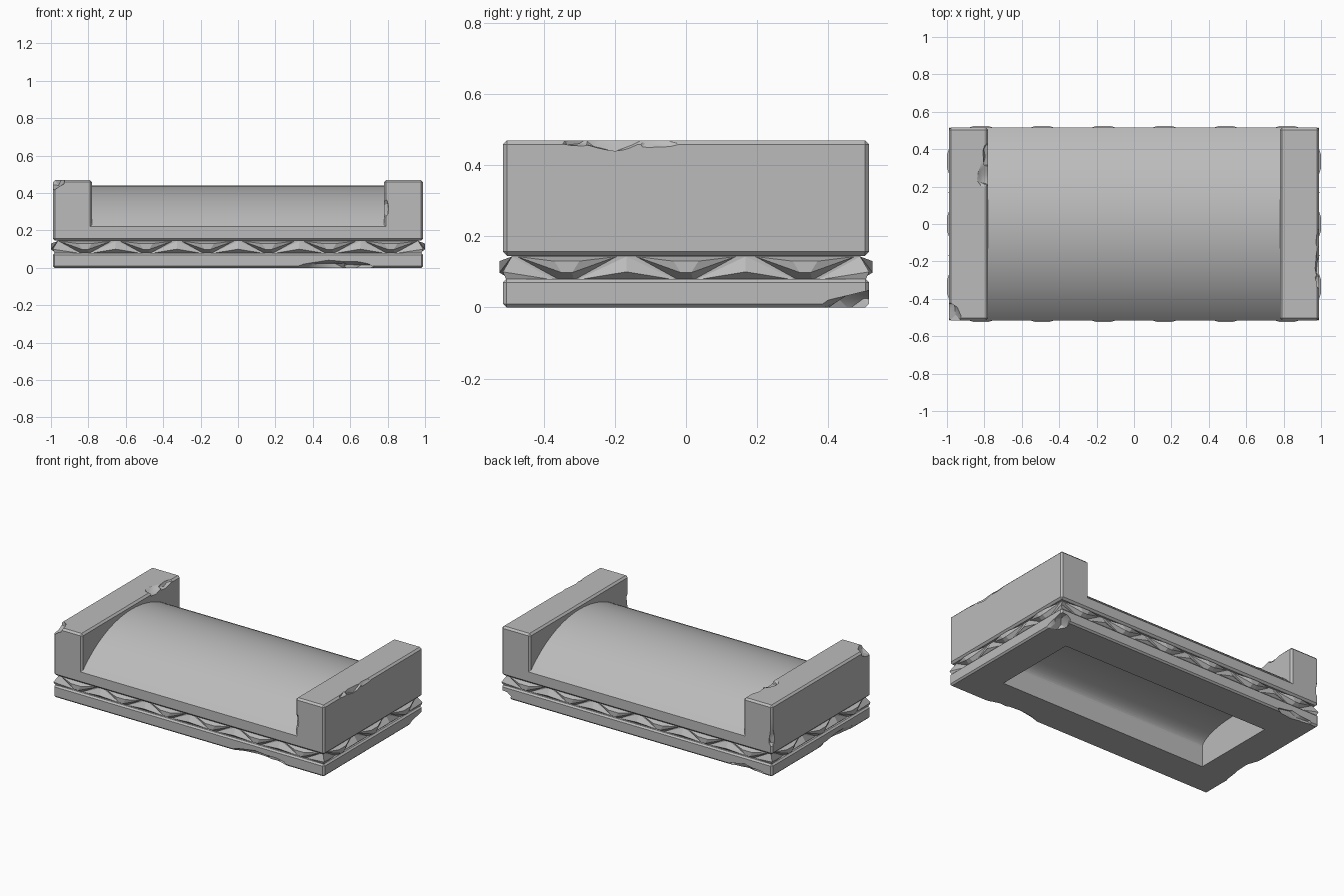
import bpy, bmesh, math, random
from mathutils import Vector

random.seed(4)
cube = bpy.data.objects.get("Cube")
if cube:
    bpy.data.objects.remove(cube, do_unlink=True)

stone = bpy.data.materials.new("grey stone")
stone.use_nodes = True
GREY = (0.5, 0.5, 0.5, 1)
stone.diffuse_color = GREY
stone.node_tree.nodes["Principled BSDF"].inputs["Base Color"].default_value = GREY

HX, HY = 0.99, 0.515      # half length and half depth of the stone
BEV = 0.012


def finish(bm, name):
    bmesh.ops.recalc_face_normals(bm, faces=bm.faces)
    mesh = bpy.data.meshes.new(name)
    bm.to_mesh(mesh)
    bm.free()
    mesh.materials.append(stone)
    ob = bpy.data.objects.new(name, mesh)
    bpy.context.collection.objects.link(ob)
    return ob


def box(name, lo, hi, bevel=0.0):
    bm = bmesh.new()
    bmesh.ops.create_cube(bm, size=1)
    lo, hi = Vector(lo), Vector(hi)
    for v in bm.verts:
        v.co = (lo + hi) / 2 + v.co * (hi - lo)
    if bevel:
        bmesh.ops.bevel(bm, geom=bm.edges[:], offset=bevel, segments=1, affect='EDGES')
    return finish(bm, name)


def extrude_x(name, profile, half):
    bm = bmesh.new()
    face = bm.faces.new([bm.verts.new((-half, y, z)) for y, z in profile])
    moved = bmesh.ops.extrude_face_region(bm, geom=[face])["geom"]
    verts = [g for g in moved if isinstance(g, bmesh.types.BMVert)]
    bmesh.ops.translate(bm, verts=verts, vec=(2 * half, 0, 0))
    return finish(bm, name)


def combine(ob, other, operation, keep=False):
    mod = ob.modifiers.new("cut", 'BOOLEAN')
    mod.operation, mod.object, mod.solver = operation, other, 'EXACT'
    bpy.context.view_layer.objects.active = ob
    bpy.ops.object.modifier_apply(modifier=mod.name)
    if not keep:
        bpy.data.objects.remove(other, do_unlink=True)


def chip(ob, centre, size):
    """Break a rough piece off an edge with a jagged lump."""
    bm = bmesh.new()
    bmesh.ops.create_icosphere(bm, subdivisions=2, radius=1)
    for v in bm.verts:
        k = random.uniform(0.75, 1.15)
        v.co = Vector([c + p * s * k for c, p, s in zip(centre, v.co, size)])
    combine(ob, finish(bm, "chip_cutter"), 'DIFFERENCE')


# Vaulted lid: circular segment over a shallow slab
SPRING, CROWN, BASE = 0.22, 0.44, 0.145
rise = CROWN - SPRING
R = (HY ** 2 + rise ** 2) / (2 * rise)
half_angle = math.asin(HY / R)
N = 32
arc = []
for i in range(N + 1):
    a = half_angle * (1 - 2 * i / N)
    arc.append((R * math.sin(a), CROWN - R + R * math.cos(a)))
lid = extrude_x("vaulted_lid", [(-HY, BASE + BEV), (-HY + BEV, BASE),
                                (HY - BEV, BASE), (HY, BASE + BEV)] + arc, 0.8)

# Raised end blocks
for side in (-1, 1):
    x0, x1 = sorted((0.78 * side, HX * side))
    combine(lid, box("end_block", (x0, -HY, BASE), (x1, HY, 0.47), BEV), 'UNION')

# Plinth and recessed core of the gem band
plinth = box("plinth", (-HX, -HY, 0), (HX, HY, 0.08), 0.01)
core = box("band_core", (-0.965, -0.49, 0.07), (0.965, 0.49, 0.155))

# Hollow underside with a low arched ceiling
hollow = [(-0.286, -0.1)]
for i in range(25):
    a = math.pi * (1 - i / 24)
    hollow.append((0.286 * math.cos(a), 0.13 + 0.09 * math.sin(a)))
cutter = extrude_x("hollow_cutter", hollow + [(0.286, -0.1)], 0.766)
cutter.hide_render = True
for part in (lid, plinth, core):
    combine(part, cutter, 'DIFFERENCE', keep=True)
bpy.data.objects.remove(cutter, do_unlink=True)

# Worn edges of the lid
for centre, size in [
    ((1, -0.2, 0.475), (0.035, 0.11, 0.04)),
    ((1, -0.08, 0.475), (0.03, 0.08, 0.03)),
    ((1, -0.3, 0.475), (0.03, 0.06, 0.03)),
    ((-0.775, 0.26, 0.475), (0.07, 0.08, 0.03)),
    ((-0.775, 0.36, 0.475), (0.04, 0.08, 0.03)),
    ((-0.98, -0.51, 0.47), (0.07, 0.09, 0.05)),
    ((0.775, -0.52, 0.31), (0.035, 0.03, 0.06)),
    ((-0.995, 0.52, 0.25), (0.03, 0.03, 0.06)),
]:
    chip(lid, centre, size)

# Worn edges of the plinth
for centre, size in [
    ((0.47, -0.53, -0.005), (0.16, 0.06, 0.055)),
    ((0.62, -0.53, -0.005), (0.13, 0.05, 0.04)),
    ((0.98, 0.5, -0.005), (0.07, 0.12, 0.055)),
    ((-1, -0.15, -0.005), (0.05, 0.2, 0.045)),
    ((-0.8, 0.53, -0.005), (0.14, 0.05, 0.04)),
]:
    chip(plinth, centre, size)

# Band of cut gems: pointed-down studs with pointed-up facets between
LOW, HIGH = 0.077, 0.143
band = bmesh.new()


def gem(points):
    verts = [band.verts.new(p) for p in points]
    bmesh.ops.convex_hull(band, input=verts)


def stud(place):
    gem([place(u, d, z) for s in (-1, 1) for u, d, z in
         [(0.14 * s, 0, HIGH), (0.02 * s, 0, LOW),
          (0.035 * s, 0.035, 0.13), (0.015 * s, 0.035, 0.098)]])


def facet(place):
    gem([place(-0.14, 0, LOW), place(0.14, 0, LOW), place(0, 0, HIGH),
         place(0, 0.026, 0.1), place(0, -0.01, 0.09)])


for side in (-1, 1):
    for count, step, along_x in ((6, 0.327, True), (3, 0.335, False)):
        for i in range(2 * count - 1):
            mid = (i - count + 1) * step / 2

            def place(u, d, z):
                if along_x:
                    return (mid + u, side * (0.49 + d), z)
                return (side * (0.965 + d), mid + u, z)
            (facet if i % 2 else stud)(place)
    # Corner facets wrap both faces
    for end in (-1, 1):
        gem([(side * x, end * y, z) for x, y, z in
             [(0.84, 0.49, LOW), (0.965, 0.37, LOW), (0.98, 0.505, LOW),
              (0.965, 0.49, HIGH), (0.99, 0.515, 0.1), (0.84, 0.37, LOW)]])
gems = finish(band, "gem_band")

# Smooth vault, crisp stone edges
for ob, angle in ((lid, 25), (plinth, 25)):
    bpy.ops.object.select_all(action='DESELECT')
    ob.select_set(True)
    bpy.context.view_layer.objects.active = ob
    bpy.ops.object.shade_smooth_by_angle(angle=math.radians(angle))
